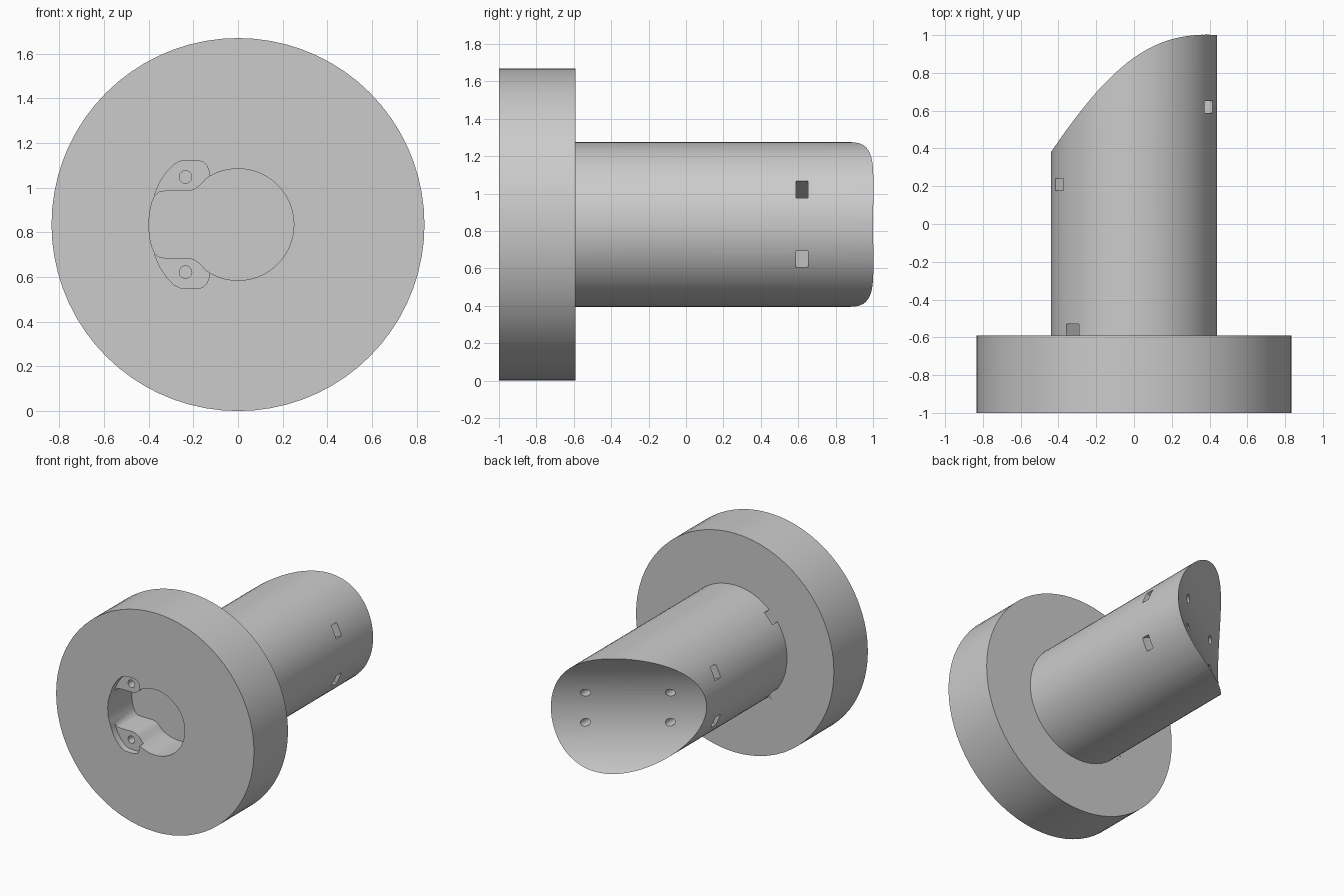
import bpy, bmesh
from math import sin, cos, radians, pi, atan2, hypot
from mathutils import Matrix

AXIS_Z = 0.835        # height of the common centre line
SLOPE = radians(35.2) # tilt of the saddle cut

cube = bpy.data.objects.get("Cube")
if cube:
    bpy.data.objects.remove(cube, do_unlink=True)

grey = bpy.data.materials.new("plain grey")
grey.use_nodes = True
colour = (0.6, 0.6, 0.6, 1)
grey.diffuse_color = colour
for node in grey.node_tree.nodes:
    if node.type == "BSDF_PRINCIPLED":
        node.inputs["Base Color"].default_value = colour


def circle(radius, sides, x=0, z=0):
    return [(x + radius * cos(2 * pi * i / sides), z + radius * sin(2 * pi * i / sides))
            for i in range(sides)]


def prism(name, outline, y0, y1, matrix=Matrix()):
    """Extrude an x-z outline, relative to the centre line, along y."""
    bm = bmesh.new()
    front = bm.faces.new([bm.verts.new((x, y0, z)) for x, z in outline])
    made = bmesh.ops.extrude_face_region(bm, geom=[front], use_keep_orig=True)["geom"]
    bmesh.ops.translate(bm, vec=(0, y1 - y0, 0),
                        verts=[v for v in made if isinstance(v, bmesh.types.BMVert)])
    bmesh.ops.recalc_face_normals(bm, faces=bm.faces)
    bmesh.ops.transform(bm, matrix=Matrix.Translation((0, 0, AXIS_Z)) @ matrix, verts=bm.verts)
    mesh = bpy.data.meshes.new(name)
    bm.to_mesh(mesh)
    bm.free()
    mesh.materials.append(grey)
    obj = bpy.data.objects.new(name, mesh)
    bpy.context.collection.objects.link(obj)
    return obj


def combine(target, other, operation="DIFFERENCE"):
    mod = target.modifiers.new("join", "BOOLEAN")
    mod.operation, mod.object, mod.solver = operation, other, "EXACT"
    bpy.context.view_layer.objects.active = target
    bpy.ops.object.modifier_apply(modifier=mod.name)
    bpy.data.objects.remove(other, do_unlink=True)


def radial_slot(x, z, y0, y1, outer):
    """Nut slot running outward from a bolt axis through the tube wall."""
    r, a = hypot(x, z), atan2(z, x)
    box = [(r - 0.05, -0.05), (outer, -0.05), (outer, 0.05), (r - 0.05, 0.05)]
    return prism("nut_slot", [(u * cos(a) - v * sin(a), u * sin(a) + v * cos(a))
                              for u, v in box], y0, y1)


# Flange with the tube behind it
body = prism("flanged_tube", circle(0.835, 72), -1, -0.59)
combine(body, prism("tube", circle(0.44, 72), -0.8, 1.05), "UNION")

# Slanted saddle cut at the back end
saddle = Matrix.Translation((-0.7 * sin(SLOPE), 0.69 + 0.7 * cos(SLOPE), 0)) \
    @ Matrix.Rotation(SLOPE - pi / 2, 4, "Z")
combine(body, prism("saddle_cutter", circle(0.7, 144), -2, 2, saddle))

# Keyhole pocket in the front: round bore blended into a side slot
slot = [(-0.395, 0.06), (-0.385, 0.1), (-0.372, 0.13), (-0.35, 0.147), (-0.32, 0.15),
        (-0.22, 0.15), (-0.195, 0.157), (-0.17, 0.175)]
bore = [(0.25 * cos(radians(a)), 0.25 * sin(radians(a))) for a in range(125, 0, -5)]
half = slot + bore
outline = [(-0.4, 0)] + half + [(0.25, 0)] + [(x, -z) for x, z in reversed(half)]
combine(body, prism("keyhole_cutter", outline, -1.1, -0.71))

# Shallow ears with screw holes and nut slots, above and below the keyhole
ear = [(-0.13, 0.1), (-0.13, 0.24), (-0.14, 0.265), (-0.155, 0.28), (-0.18, 0.287),
       (-0.23, 0.287), (-0.26, 0.283), (-0.285, 0.27), (-0.32, 0.235), (-0.35, 0.19),
       (-0.372, 0.138), (-0.372, 0.1)]
for side in (1, -1):
    combine(body, prism("ear_cutter", [(x, z * side) for x, z in ear], -1.1, -0.95))
    x, z = -0.235, 0.213 * side
    combine(body, radial_slot(x, z, -0.592, -0.53, 0.46))
    combine(body, prism("screw_hole", circle(0.028, 24, x, z), -1.1, -0.56))

# Four bolt holes in the saddle, each reaching a nut slot in the tube wall
for x, y in ((0.24, 0.62), (-0.24, 0.21)):
    for z in (0.113, -0.113):
        combine(body, radial_slot(x, z, y - 0.032, y + 0.032, 0.5))
        combine(body, prism("bolt_hole", circle(0.028, 24, x, z), y, 1.2))

# Smooth round walls, sharp edges
bpy.ops.object.select_all(action="DESELECT")
body.select_set(True)
bpy.context.view_layer.objects.active = body
bpy.ops.object.shade_smooth_by_angle(angle=radians(30))
